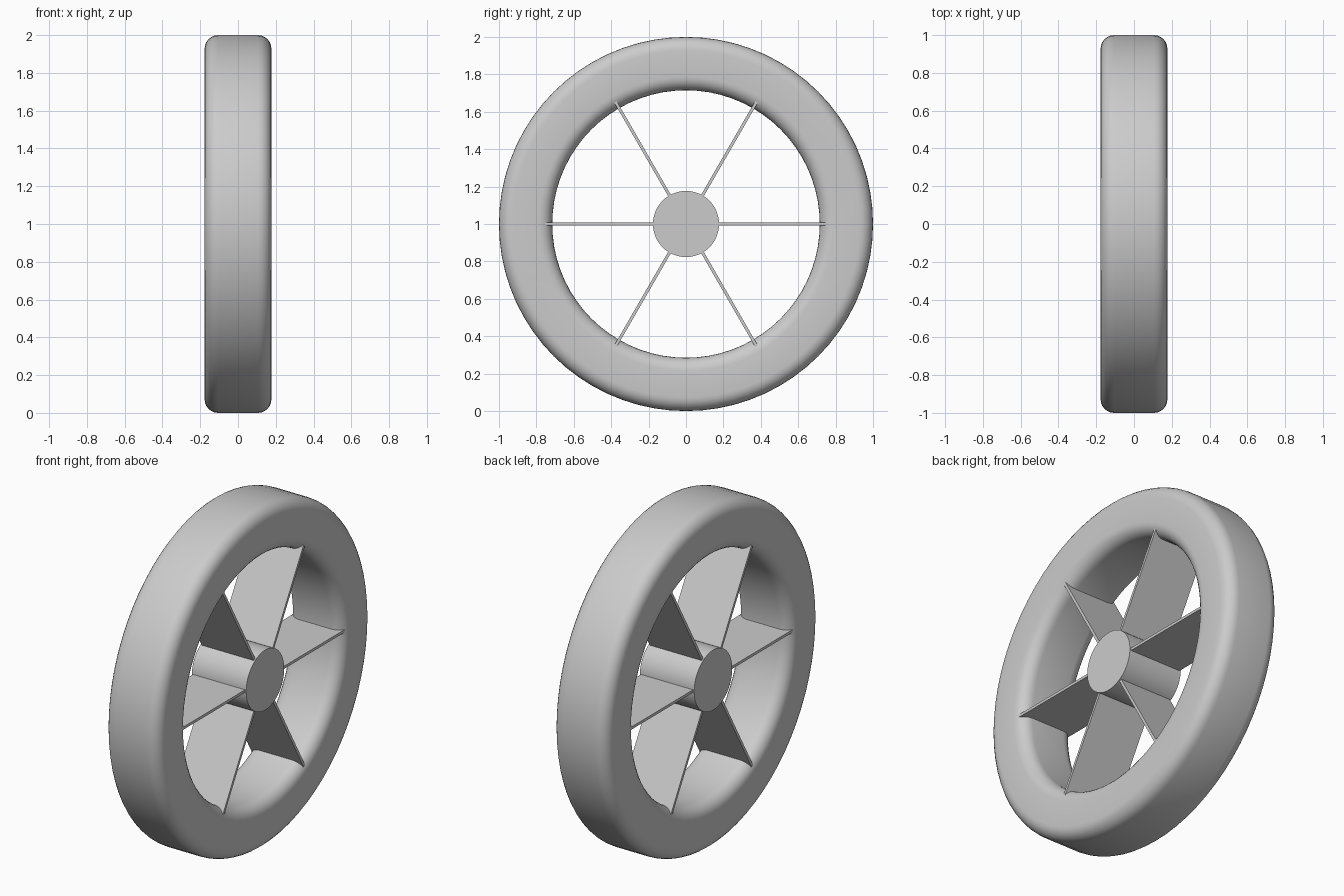
import bpy, bmesh, math
from mathutils import Matrix, Vector

cube = bpy.data.objects.get("Cube")
if cube:
    bpy.data.objects.remove(cube, do_unlink=True)

grey = bpy.data.materials.new("light grey")
grey.use_nodes = True
colour = (0.6, 0.6, 0.6, 1)
grey.diffuse_color = colour
grey.node_tree.nodes["Principled BSDF"].inputs["Base Color"].default_value = colour

CENTRE = Vector((0, 0, 1))
HALF_WIDTH = 0.177


def finish(name, bm, smooth=True):
    bmesh.ops.recalc_face_normals(bm, faces=bm.faces)
    mesh = bpy.data.meshes.new(name)
    bm.to_mesh(mesh)
    bm.free()
    mesh.materials.append(grey)
    obj = bpy.data.objects.new(name, mesh)
    obj.location = CENTRE
    bpy.context.collection.objects.link(obj)
    if smooth:
        bpy.ops.object.select_all(action="DESELECT")
        obj.select_set(True)
        bpy.context.view_layer.objects.active = obj
        bpy.ops.object.shade_smooth_by_angle(angle=math.radians(35))
    return obj


# Tyre: rounded rectangle section swept around the axle
def tyre(inner, outer, fillet, segments=72, corner_steps=6):
    bm = bmesh.new()
    section = []
    corners = [(1, outer, 0), (-1, outer, 90), (-1, inner, 180), (1, inner, 270)]
    for side, radius, start in corners:
        cx = side * (HALF_WIDTH - fillet)
        cr = radius - fillet if radius == outer else radius + fillet
        for i in range(corner_steps + 1):
            a = math.radians(start + 90 * i / corner_steps)
            section.append((cx + fillet * math.cos(a), cr + fillet * math.sin(a)))
    rings = []
    for s in range(segments):
        t = math.tau * s / segments
        rings.append([bm.verts.new((x, r * math.sin(t), r * math.cos(t))) for x, r in section])
    n = len(section)
    for s in range(segments):
        a, b = rings[s], rings[(s + 1) % segments]
        for i in range(n):
            j = (i + 1) % n
            bm.faces.new((a[i], a[j], b[j], b[i]))
    return finish("tyre", bm)


tyre(0.715, 1.0, 0.072)

# Hub: solid cylinder along x
bm = bmesh.new()
bmesh.ops.create_cone(bm, cap_ends=True, segments=48, radius1=0.177, radius2=0.177,
                      depth=2 * HALF_WIDTH, matrix=Matrix.Rotation(math.pi / 2, 4, "Y"))
finish("hub", bm)

# Spokes: six thin wide plates reaching into the tyre
for k in range(6):
    bm = bmesh.new()
    start, end = 0.1, 0.755
    place = (Matrix.Rotation(math.radians(60 * k), 4, "X")
             @ Matrix.Translation((0, (start + end) / 2, 0))
             @ Matrix.Diagonal((0.338, end - start, 0.016, 1)))
    bmesh.ops.create_cube(bm, size=1, matrix=place)
    finish(f"spoke_{k + 1}", bm, smooth=False)
